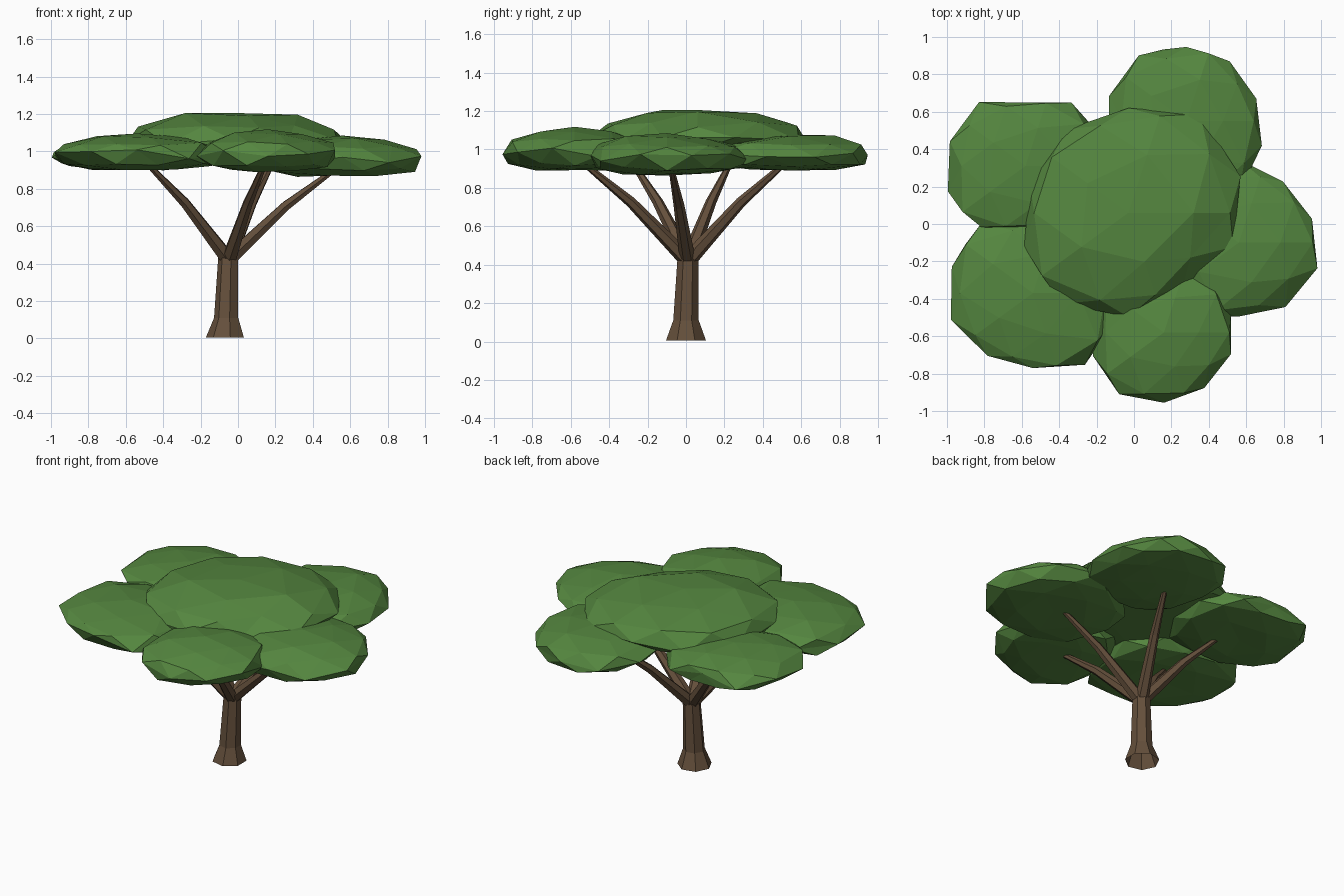
import bpy, bmesh, math, random
from mathutils import Vector

if "Cube" in bpy.data.objects:
    bpy.data.objects.remove(bpy.data.objects["Cube"])

random.seed(11)


def material(name, rgb):
    m = bpy.data.materials.new(name)
    m.diffuse_color = (*rgb, 1)
    m.use_nodes = True
    m.node_tree.nodes["Principled BSDF"].inputs["Base Color"].default_value = m.diffuse_color
    return m


BARK = material("bark", (0.13, 0.08, 0.045))
LEAF = material("leaf", (0.09, 0.24, 0.05))


def finish(bm, name, mat):
    bmesh.ops.recalc_face_normals(bm, faces=bm.faces)
    me = bpy.data.meshes.new(name)
    bm.to_mesh(me)
    bm.free()
    me.materials.append(mat)
    ob = bpy.data.objects.new(name, me)
    bpy.context.collection.objects.link(ob)
    return ob


def tube(name, path, radii, sides, level=False):
    """Tapered low-poly tube through the path points, open at the start."""
    bm = bmesh.new()
    pts = [Vector(p) for p in path]
    rings = []
    for i, (p, r) in enumerate(zip(pts, radii)):
        d = pts[min(i + 1, len(pts) - 1)] - pts[max(i - 1, 0)]
        q = Vector((0, 0, 1)).rotation_difference(Vector((0, 0, 1)) if level else d)
        ring = []
        for k in range(sides):
            a = math.tau * (k + 0.5) / sides
            ring.append(bm.verts.new(p + q @ Vector((r * math.cos(a), r * math.sin(a), 0))))
        rings.append(ring)
    for a, b in zip(rings, rings[1:]):
        for k in range(sides):
            n = (k + 1) % sides
            bm.faces.new((a[k], a[n], b[n], b[k]))
    bm.faces.new(rings[-1])
    return finish(bm, name, BARK)


def leaf_pad(name, x, y, z, up, down, outline):
    """Flattened icosphere; outline = plan radius every 45 degrees."""
    bm = bmesh.new()
    bmesh.ops.create_icosphere(bm, subdivisions=2, radius=1)
    for v in bm.verts:
        rho = math.hypot(v.co.x, v.co.y)
        t = (math.atan2(v.co.y, v.co.x) % math.tau) / (math.tau / 8)
        i = int(t) % 8
        r = outline[i] + (outline[(i + 1) % 8] - outline[i]) * (t - int(t))
        ang = t * math.tau / 8
        r *= rho * random.uniform(0.96, 1.09)
        h = v.co.z
        h = up * h if h > 0 else -down * min(1, -1.4 * h)
        h *= random.uniform(0.86, 1.02)
        if abs(v.co.z) < 0.1:
            h += random.uniform(-0.025, 0.025)
        v.co = (x + r * math.cos(ang), y + r * math.sin(ang), z + h)
    return finish(bm, name, LEAF)


# Trunk with flared foot
tube("trunk", [(-0.065, 0, 0.005), (-0.06, 0, 0.11), (-0.05, 0.01, 0.43)],
     [0.107, 0.068, 0.056], 7, level=True)

# Branches fanning out to each outer leaf pad
for i, (x, y, z) in enumerate([(-0.5, 0.24, 0.95), (-0.5, -0.29, 0.95), (0.15, -0.56, 0.95),
                               (0.54, -0.08, 0.92), (0.19, 0.54, 0.95)]):
    s = Vector((-0.05, 0.01, 0.42))
    e = Vector((x, y, z))
    mid = s.lerp(e, 0.52) + Vector((0, 0, 0.03))
    tube(f"branch_{i + 1}", [s, mid, e], [0.042, 0.028, 0.013], 6)

# Canopy
leaf_pad("crown_pad", -0.03, 0.06, 1.045, 0.185, 0.07,
         [.62, .63, .55, .50, .60, .61, .58, .46])
leaf_pad("back_left_pad", -0.58, 0.31, 0.985, 0.105, 0.085,
         [.46, .44, .33, .42, .40, .44, .33, .44])
leaf_pad("front_left_pad", -0.54, -0.37, 0.985, 0.115, 0.085,
         [.44, .43, .38, .51, .45, .40, .40, .48])
leaf_pad("front_pad", 0.16, -0.58, 0.985, 0.135, 0.095,
         [.36, .38, .38, .42, .35, .41, .38, .34])
leaf_pad("right_pad", 0.56, -0.1, 0.96, 0.13, 0.095,
         [.43, .41, .41, .46, .46, .48, .41, .39])
leaf_pad("back_pad", 0.28, 0.55, 0.975, 0.115, 0.085,
         [.38, .40, .41, .42, .39, .42, .42, .45])
